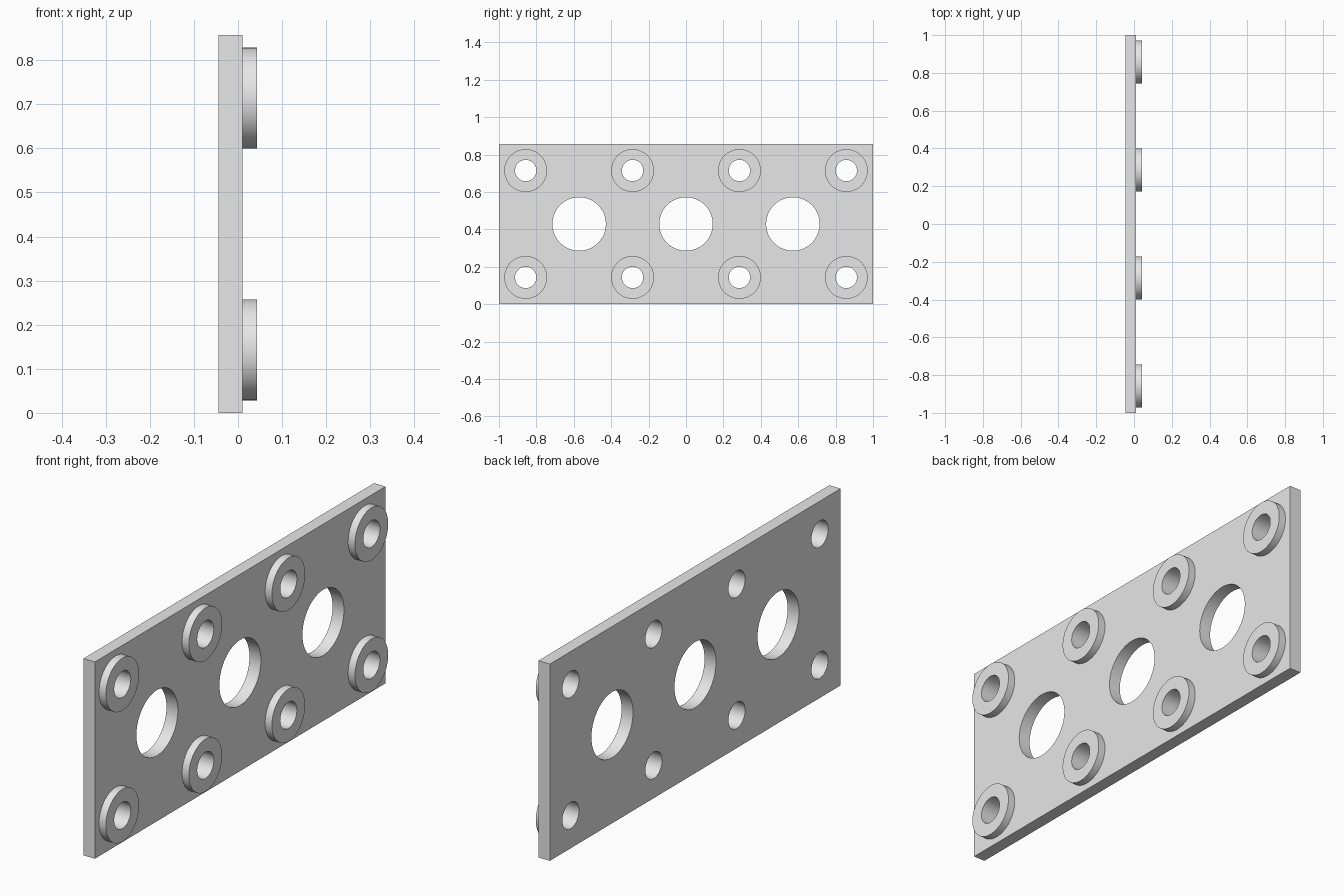
import bpy, bmesh, math
from mathutils import Matrix

if "Cube" in bpy.data.objects:
    bpy.data.objects.remove(bpy.data.objects["Cube"])

U = 1 / 7                      # module: plate is 14 x 6 modules
X_BACK, X_FACE, X_TOP = -0.0445, 0.0105, 0.0435
SEGMENTS = 64

grey = bpy.data.materials.new("light_grey")
grey.diffuse_color = (0.8, 0.8, 0.8, 1)
grey.use_nodes = True
grey.node_tree.nodes["Principled BSDF"].inputs["Base Color"].default_value = grey.diffuse_color


def circle(y, z, r):
    return [(y + r * math.cos(2 * math.pi * i / SEGMENTS),
             z + r * math.sin(2 * math.pi * i / SEGMENTS)) for i in range(SEGMENTS)]


def slab(name, loops, x0, x1):
    """Extrude an outline with holes, drawn in the YZ plane, from x0 to x1."""
    curve = bpy.data.curves.new(name + "_profile", 'CURVE')
    curve.dimensions = '2D'
    curve.fill_mode = 'BOTH'
    curve.extrude = (x1 - x0) / 2
    for pts in loops:
        s = curve.splines.new('POLY')
        s.points.add(len(pts) - 1)
        for p, (y, z) in zip(s.points, pts):
            p.co = (y, z, 0, 1)
        s.use_cyclic_u = True
    helper = bpy.data.objects.new(name + "_profile", curve)
    bpy.context.collection.objects.link(helper)
    bpy.context.view_layer.update()
    depsgraph = bpy.context.evaluated_depsgraph_get()
    mesh = bpy.data.meshes.new_from_object(helper.evaluated_get(depsgraph))
    bpy.data.objects.remove(helper)

    # Stand the profile up: local x, y, z become y, z, x
    mesh.transform(Matrix(((0, 0, 1, (x0 + x1) / 2), (1, 0, 0, 0),
                           (0, 1, 0, 0), (0, 0, 0, 1))))
    bm = bmesh.new()
    bm.from_mesh(mesh)
    bmesh.ops.remove_doubles(bm, verts=bm.verts, dist=1e-5)
    bmesh.ops.recalc_face_normals(bm, faces=bm.faces)
    bm.to_mesh(mesh)
    bm.free()
    mesh.shade_smooth()
    mesh.set_sharp_from_angle(angle=math.radians(30))
    mesh.materials.clear()
    mesh.materials.append(grey)
    mesh.name = name
    obj = bpy.data.objects.new(name, mesh)
    bpy.context.collection.objects.link(obj)
    return obj


bolt_spots = [(y * U, z * U) for z in (1, 5) for y in (-6, -2, 2, 6)]

# Plate with three large openings and eight bolt holes
outline = [(-1, 0), (1, 0), (1, 6 * U), (-1, 6 * U)]
openings = [circle(y * U, 3 * U, U) for y in (-4, 0, 4)]
bolt_holes = [circle(y, z, 0.4 * U) for y, z in bolt_spots]
slab("plate", [outline] + openings + bolt_holes, X_BACK, X_FACE)

# Raised rings around the bolt holes
for i, (y, z) in enumerate(bolt_spots):
    slab(f"bolt_ring_{i + 1}", [circle(y, z, 0.8 * U), circle(y, z, 0.4 * U)], X_FACE, X_TOP)
